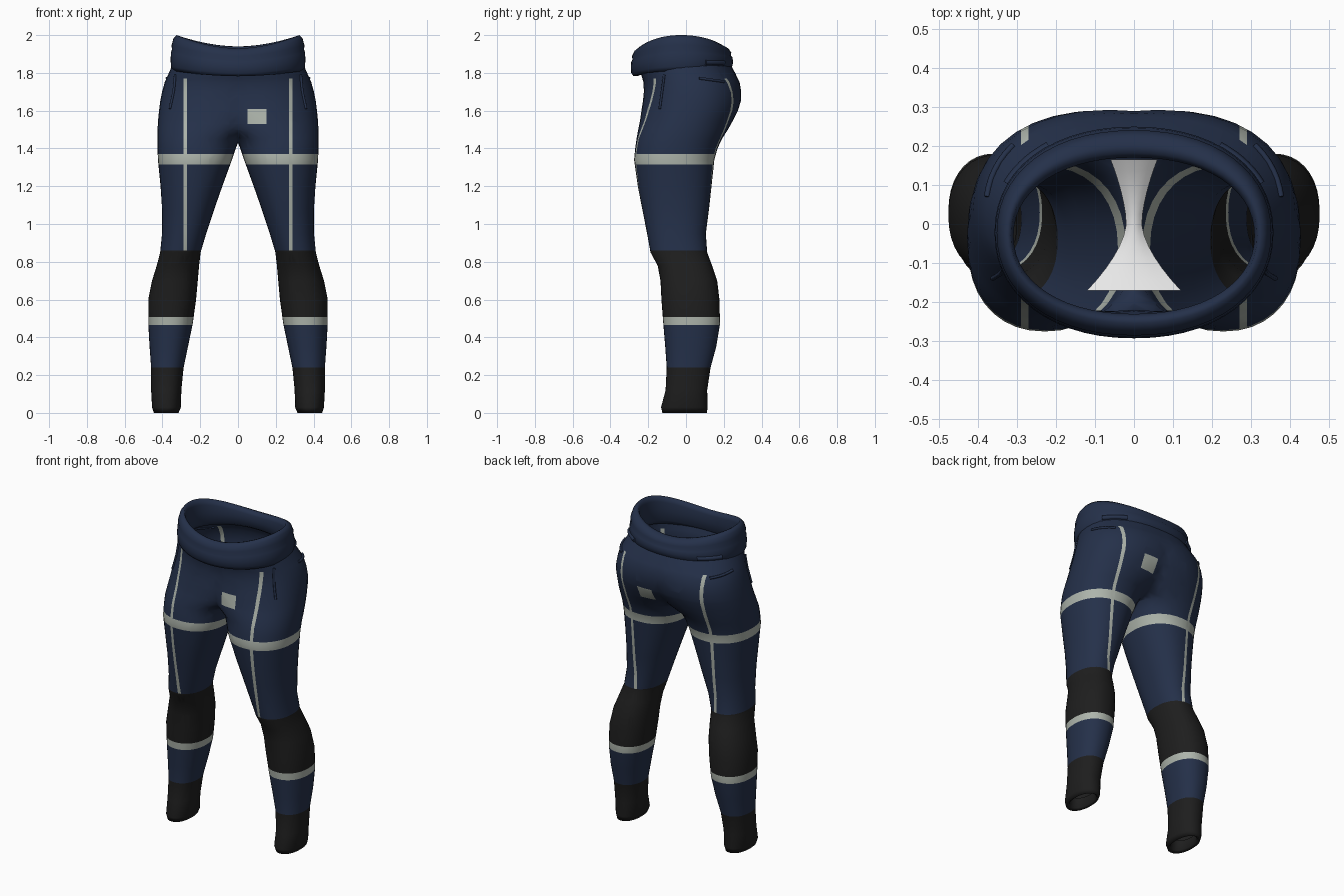
import bpy, bmesh, math
from mathutils import Vector

if "Cube" in bpy.data.objects:
    bpy.data.objects.remove(bpy.data.objects["Cube"])


def material(name, r, g, b):
    m = bpy.data.materials.new(name)
    m.diffuse_color = (r, g, b, 1)
    m.use_nodes = True
    m.node_tree.nodes["Principled BSDF"].inputs["Base Color"].default_value = m.diffuse_color
    return m


NAVY = material("navy fabric", .018, .030, .068)
BLACK = material("black fabric", .013, .013, .013)
GREY = material("reflective grey", .42, .46, .41)
WHITE = material("white lining", .85, .85, .85)


def finish(bm, name, mats):
    me = bpy.data.meshes.new(name)
    for f in bm.faces:
        f.smooth = True
    bm.to_mesh(me)
    bm.free()
    for m in mats:
        me.materials.append(m)
    ob = bpy.data.objects.new(name, me)
    bpy.context.collection.objects.link(ob)
    return ob


# Leg and hip sections: z, inner x, outer x, front y, back y
SECTIONS = [
    (.07, .325, .435, -.09, .085), (.012, .325, .43, -.105, .09),
    (0, .315, .445, -.125, .11), (.03, .302, .455, -.132, .115),
    (.12, .30, .46, -.108, .112), (.24, .288, .46, -.102, .13),
    (.35, .265, .468, -.11, .16), (.47, .24, .475, -.12, .18),
    (.60, .222, .475, -.13, .177), (.70, .213, .455, -.135, .165),
    (.78, .206, .43, -.15, .138), (.85, .198, .412, -.188, .112),
    (.95, .168, .402, -.206, .105), (1.08, .125, .402, -.232, .122),
    (1.2, .083, .41, -.255, .135), (1.34, .032, .424, -.275, .15),
    (1.40, .012, .426, -.269, .167), (1.45, -.008, .427, -.262, .19),
    (1.50, -.09, .426, -.253, .222), (1.55, -.16, .423, -.243, .25),
    (1.60, -.205, .418, -.236, .275), (1.65, -.245, .412, -.228, .29),
    (1.70, -.28, .402, -.223, .292), (1.75, -.31, .388, -.225, .284),
    (1.80, -.33, .366, -.24, .26), (1.87, -.335, .335, -.262, .222)]
N, POW = 36, 2.2


def spow(v, p):
    return math.copysign(abs(v) ** p, v)


def outer_point(z, y, push=.002):
    """Point on the outer hip surface at a given height and depth."""
    for a, b in zip(SECTIONS[2:], SECTIONS[3:]):
        if a[0] <= z <= b[0]:
            t = (z - a[0]) / (b[0] - a[0])
            _, xi, xo, yf, yb = [p + (q - p) * t for p, q in zip(a, b)]
    v = min(1, abs((y - (yf + yb) / 2) / ((yb - yf) / 2)))
    x = (xi + xo) / 2 + (xo - xi) / 2 * (1 - v ** POW) ** (1 / POW)
    return Vector((x + push, y, z))


# Trousers: sweep one side, trim at the centre seam, mirror
bm = bmesh.new()
rings = []
for z, xi, xo, yf, yb in SECTIONS:
    ring = []
    for k in range(N):
        a = math.tau * k / N
        ring.append(bm.verts.new((
            (xi + xo) / 2 + (xo - xi) / 2 * spow(math.cos(a), 2 / POW),
            (yf + yb) / 2 + (yb - yf) / 2 * spow(math.sin(a), 2 / POW), z)))
    rings.append(ring)
for r, s in zip(rings, rings[1:]):
    for k in range(N):
        j = (k + 1) % N
        bm.faces.new((r[k], r[j], s[j], s[k]))


def cut(co, no, clear=False):
    bmesh.ops.bisect_plane(bm, geom=bm.verts[:] + bm.edges[:] + bm.faces[:], dist=1e-5,
                           plane_co=co, plane_no=no, clear_inner=clear)


cut((0, 0, 0), (1, 0, 0), True)
for z in (.24, .465, .508, .86, 1.315, 1.37, 1.53, 1.61, 1.77):
    cut((0, 0, z), (0, 0, 1))
for x in (.05, .15, .270, .289):
    cut((x, 0, 0), (1, 0, 0))
dup = bmesh.ops.duplicate(bm, geom=bm.verts[:] + bm.edges[:] + bm.faces[:])["geom"]
for g in dup:
    if isinstance(g, bmesh.types.BMVert):
        g.co.x *= -1
bmesh.ops.reverse_faces(bm, faces=[g for g in dup if isinstance(g, bmesh.types.BMFace)])
bmesh.ops.remove_doubles(bm, verts=bm.verts[:], dist=1e-4)

# Colour blocks, reflective bands, long stripes and one square patch
for f in bm.faces:
    c = f.calc_center_median()
    band = .465 < c.z < .508 or 1.315 < c.z < 1.37
    stripe = .27 < abs(c.x) < .289 and .86 < c.z < 1.77
    patch = .05 < c.x < .15 and 1.53 < c.z < 1.61
    if band or stripe or patch:
        f.material_index = 2
    elif c.z < .24 or .508 < c.z < .86:
        f.material_index = 1
finish(bm, "trousers", (NAVY, BLACK, GREY))

# Rolled waistband: t runs from inner to outer wall, h from bottom to top
PROFILE = [(.35, 0), (.8, -.02), (1, .1), (1.04, .3), (1, .5), (.9, .58), (.92, .72),
           (.72, .9), (.4, 1), (.15, .98), (0, .82), (.02, .5), (.05, .15)]


def waist_point(a, t, h):
    c, s = math.cos(a), math.sin(a)
    x = (.308 + .047 * t) * spow(c, .93)
    y = -.03 + .008 * t + (.2 + .068 * t) * spow(s, .93)
    side = abs(c) ** 1.7
    mid = 1.785 if s < 0 else 1.825
    top = (1.93 if s < 0 else 1.94)
    low = mid + (1.815 - mid) * side
    return Vector((x, y, low + (top + (2.0 - top) * side - low) * h))


bm = bmesh.new()
M = 56
rings = [[bm.verts.new(waist_point(math.tau * i / M, t, h)) for t, h in PROFILE]
         for i in range(M)]
for i in range(M):
    r, s = rings[i], rings[(i + 1) % M]
    for k in range(len(PROFILE)):
        j = (k + 1) % len(PROFILE)
        bm.faces.new((r[k], s[k], s[j], r[j]))
bmesh.ops.recalc_face_normals(bm, faces=bm.faces[:])
finish(bm, "waistband", (NAVY,))

# Pale crotch lining between the leg openings
bm = bmesh.new()
rows = []
for i in range(13):
    y = -.17 + .335 * i / 12
    u = y / .17
    w = .02 + (.10 if y < 0 else .042) * abs(u) ** 1.6
    z = 1.475 + 1.6 * (y + .02) ** 2
    rows.append([bm.verts.new((w * k / 3, y, z - .012 * (k / 3) ** 2)) for k in range(-3, 4)])
for r, s in zip(rows, rows[1:]):
    for k in range(6):
        bm.faces.new((r[k], r[k + 1], s[k + 1], s[k]))
finish(bm, "crotch_lining", (WHITE,))


# Raised seams along pockets and waist tabs
def welt(name, points, radius):
    for side, sx in (("right", 1), ("left", -1)):
        cu = bpy.data.curves.new(f"{name}_{side}", "CURVE")
        cu.dimensions = "3D"
        cu.bevel_depth = radius
        cu.bevel_resolution = 1
        cu.use_fill_caps = True
        sp = cu.splines.new("POLY")
        sp.points.add(len(points) - 1)
        for p, q in zip(sp.points, points):
            p.co = (q.x * sx, q.y, q.z, 1)
        cu.materials.append(NAVY)
        bpy.context.collection.objects.link(bpy.data.objects.new(f"{name}_{side}", cu))


welt("front_pocket_seam", [outer_point(1.79 - .03 * i, -.115 - .004 * i) for i in range(7)], .007)
welt("back_pocket_seam", [outer_point(1.772 - .003 * i, .07 + .022 * i) for i in range(7)], .008)
welt("waist_tab", [waist_point(.45 + .07 * i, 1, .22) for i in range(8)], .014)
